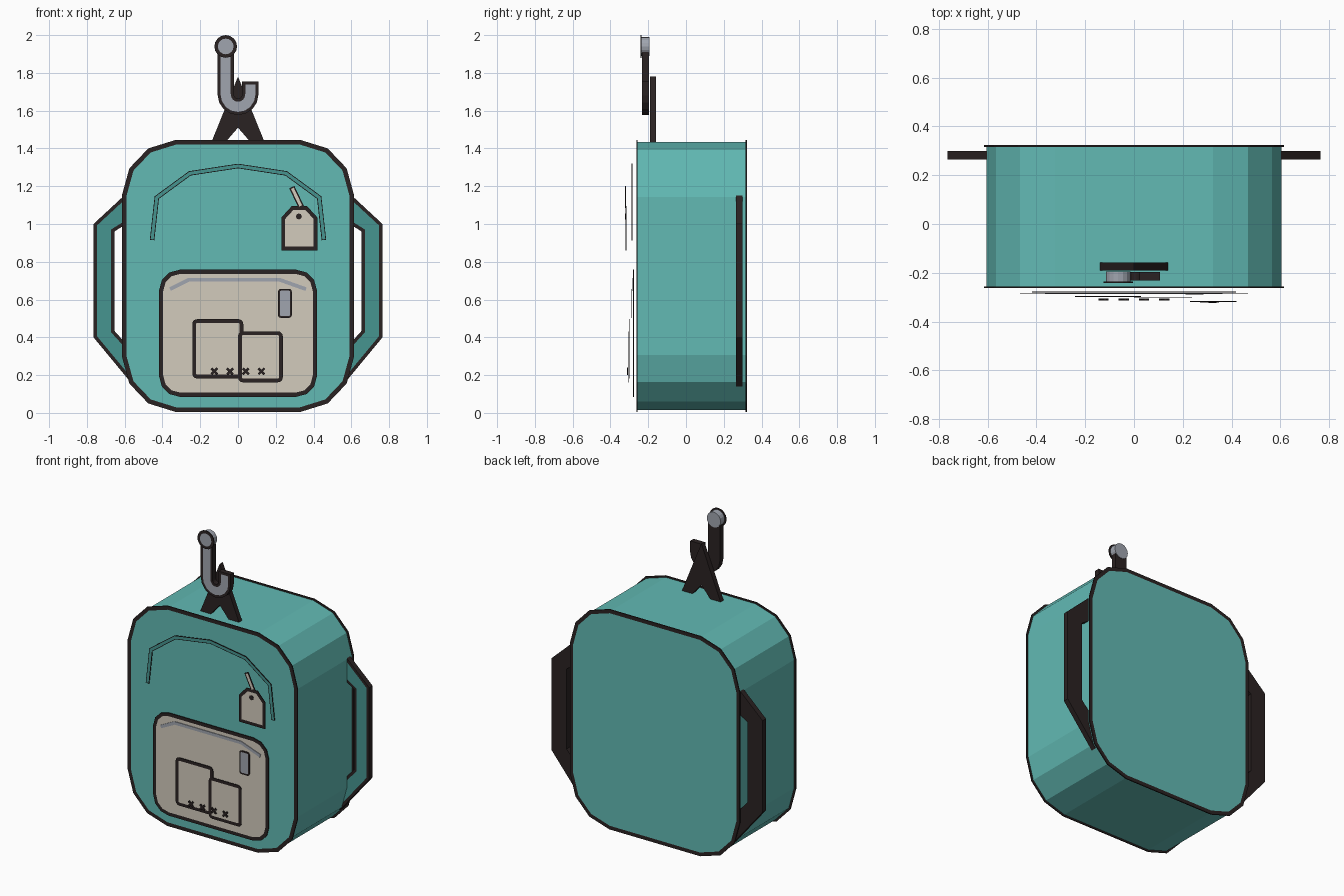
import bpy, bmesh, math
from mathutils import Vector

cube = bpy.data.objects.get("Cube")
if cube:
    bpy.data.objects.remove(cube, do_unlink=True)


def material(name, rgb):
    m = bpy.data.materials.new(name)
    m.use_nodes = True
    m.diffuse_color = (*rgb, 1)
    node = next(n for n in m.node_tree.nodes if n.type == 'BSDF_PRINCIPLED')
    node.inputs["Base Color"].default_value = (*rgb, 1)
    return m


TEAL = material("teal fabric", (0.122, 0.49, 0.456))
DEEP = material("deep teal", (0.062, 0.30, 0.28))
CREAM = material("cream", (0.65, 0.595, 0.505))
DARK = material("dark outline", (0.023, 0.016, 0.016))
GREY = material("grey metal", (0.352, 0.376, 0.429))


def plate(name, pts, y0, y1, edge, fill=None, border=0.0, side=-1):
    """Extrude an x-z outline along y; the face on the given side may get a bordered fill."""
    bm = bmesh.new()
    base = bm.faces.new([bm.verts.new((x, y0, z)) for x, z in pts])
    ext = bmesh.ops.extrude_face_region(bm, geom=[base])
    new = [v for v in ext["geom"] if isinstance(v, bmesh.types.BMVert)]
    bmesh.ops.translate(bm, verts=new, vec=(0, y1 - y0, 0))
    bmesh.ops.recalc_face_normals(bm, faces=bm.faces)
    bm.normal_update()
    if fill:
        face = next(f for f in bm.faces if f.normal.y * side > 0.9)
        bmesh.ops.inset_region(bm, faces=[face], thickness=border, use_even_offset=True)
        face.material_index = 1
    me = bpy.data.meshes.new(name)
    bm.to_mesh(me)
    bm.free()
    me.materials.append(edge)
    if fill:
        me.materials.append(fill)
    ob = bpy.data.objects.new(name, me)
    bpy.context.collection.objects.link(ob)
    return ob


def ribbon(path, width):
    """Outline of a flat band of even width along a path."""
    p = [Vector(q) for q in path]
    left, right = [], []
    for i, q in enumerate(p):
        a = (q - p[i - 1]).normalized() if i else (p[1] - q).normalized()
        b = (p[i + 1] - q).normalized() if i < len(p) - 1 else a
        n = Vector((-a.y - b.y, a.x + b.x)).normalized()
        off = n * (width / 2 / n.dot(Vector((-a.y, a.x))))
        left.append(q + off)
        right.append(q - off)
    return left + right[::-1]


def rounded(x0, x1, z0, z1, r, seg=3):
    """Rectangle outline with rounded corners."""
    out = []
    corners = [(x1 - r, z1 - r), (x0 + r, z1 - r), (x0 + r, z0 + r), (x1 - r, z0 + r)]
    for k, (cx, cz) in enumerate(corners):
        for i in range(seg + 1):
            t = math.pi / 2 * (k + i / seg)
            out.append((cx + r * math.cos(t), cz + r * math.sin(t)))
    return out


def disc(cx, cz, r, n):
    return [(cx + r * math.cos(2 * math.pi * i / n), cz + r * math.sin(2 * math.pi * i / n))
            for i in range(n)]


def mirror(pts):
    return [(-x, z) for x, z in pts]


# Bag body with outlined front and back panels
quarter = [(0.615, 0.425), (0.575, 0.57), (0.475, 0.675), (0.33, 0.72)]
half = quarter + [(-x, z) for x, z in quarter[::-1]]
outline = [(x, 0.725 + z) for x, z in half + [(-x, -z) for x, z in half]]
shell = [(x * 0.983, 0.725 + (z - 0.725) * 0.986) for x, z in outline]
plate("body", shell, -0.257, 0.317, TEAL)
plate("front_panel", outline, -0.263, -0.256, DARK, TEAL, 0.024)
plate("back_panel", outline, 0.316, 0.323, DARK, TEAL, 0.024, side=1)

# Shoulder straps
strap = [(0.56, 1.19), (0.765, 1.0), (0.765, 0.4), (0.55, 0.14), (0.5, 0.3),
         (0.56, 0.33), (0.655, 0.435), (0.655, 0.96), (0.56, 1.02)]
plate("left_strap", strap, 0.265, 0.3, DARK, DEEP, 0.018)
plate("right_strap", mirror(strap), 0.265, 0.3, DARK, DEEP, 0.018)

# Hanging loop on top
loop = [(0.14, 1.435), (0, 1.78), (-0.14, 1.435), (-0.065, 1.435), (0, 1.51), (0.065, 1.435)]
plate("hanging_loop", loop, -0.19, -0.158, DARK)

# Hook: shank, bend and round end
bend = [(0.065 * math.cos(t), 1.685 + 0.065 * math.sin(t))
        for t in (math.pi * (1 + i / 8) for i in range(9))]
hook_path = [(-0.065, 1.91)] + bend + [(0.065, 1.755)]
plate("hook", ribbon(hook_path, 0.085), -0.232, -0.197, DARK, GREY, 0.016)
plate("hook_end", disc(-0.065, 1.94, 0.05, 16), -0.236, -0.194, GREY)
plate("hook_end_rim", disc(-0.065, 1.94, 0.06, 16), -0.242, -0.236, DARK, GREY, 0.018)

# Seam arc on the front
arc = [(0.455, 0.915), (0.43, 1.14), (0.255, 1.268)]
seam = arc + [(0, 1.307)] + mirror(arc)[::-1]
plate("seam", ribbon(seam, 0.024), -0.288, -0.284, DARK, DEEP, 0.004)

# Front pocket with zip line and pull
plate("pocket", rounded(-0.418, 0.418, 0.085, 0.758, 0.11), -0.281, -0.276, DARK, CREAM, 0.022)
zip_line = [(-0.36, 0.655), (-0.26, 0.705), (0.22, 0.705), (0.36, 0.655)]
plate("zip_line", ribbon(zip_line, 0.02), -0.286, -0.282, GREY)
plate("zip_pull", rounded(0.212, 0.285, 0.503, 0.657, 0.015), -0.289, -0.285, DARK, GREY, 0.01)

# Patches and cross stitches
plate("patch_large", rounded(-0.242, 0.028, 0.182, 0.496, 0.025), -0.3, -0.296, DARK, CREAM, 0.02)
plate("patch_small", rounded(0, 0.237, 0.162, 0.432, 0.025), -0.304, -0.301, DARK, CREAM, 0.02)
for i in range(4):
    x = -0.125 + i * 0.083
    for k, s in enumerate((-1, 1)):
        bar = ribbon([(x - 0.016, 0.22 - 0.016 * s), (x + 0.016, 0.22 + 0.016 * s)], 0.013)
        plate(f"stitch_{i}_{k}", bar, -0.312 - 0.001 * k, -0.306, DARK)

# Tag with string
tag = [(0.23, 0.86), (0.42, 0.86), (0.42, 1.035), (0.365, 1.095), (0.285, 1.095), (0.23, 1.035)]
plate("tag", tag, -0.32, -0.315, DARK, CREAM, 0.02)
plate("tag_hole", disc(0.322, 1.04, 0.016, 8), -0.323, -0.32, DARK)
plate("tag_string", ribbon([(0.335, 1.09), (0.285, 1.195)], 0.03), -0.322, -0.317, DARK, CREAM, 0.007)
